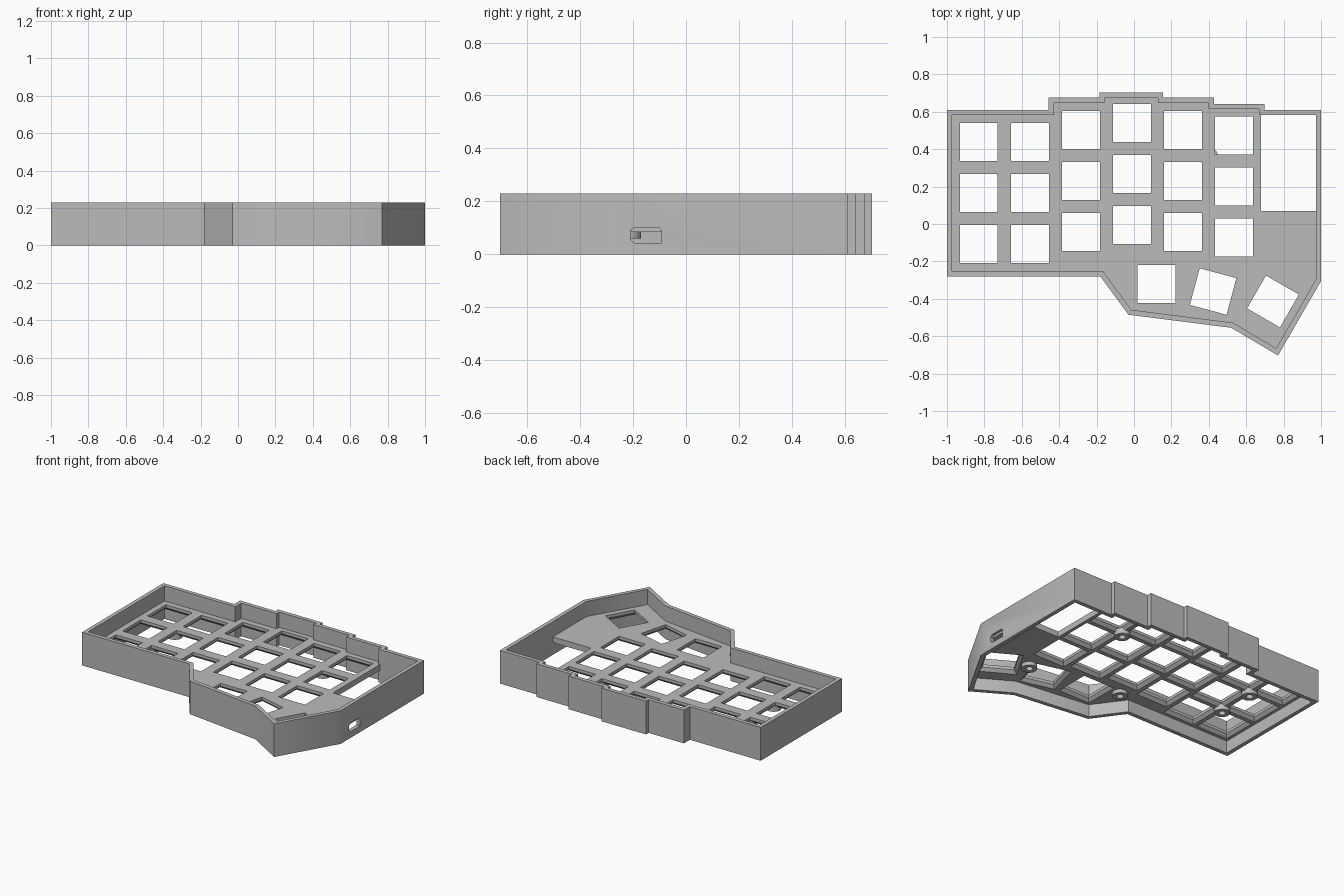
import bpy, bmesh, math
from mathutils import Vector, Matrix

if "Cube" in bpy.data.objects:
    bpy.data.objects.remove(bpy.data.objects["Cube"])

HEIGHT, WALL = 0.23, 0.028
PLATE_TOP, PLATE_BOTTOM = 0.125, 0.085
HOLE, PITCH, FLARE = 0.203, 0.273, 0.02

grey = bpy.data.materials.new("case grey")
grey.use_nodes = True
COLOUR = (0.5, 0.5, 0.5, 1)
grey.diffuse_color = COLOUR
grey.node_tree.nodes["Principled BSDF"].inputs["Base Color"].default_value = COLOUR

# Case outline, counter-clockwise from the front left corner
OUTLINE = [Vector(p) for p in (
    (-1, -.28), (-.18, -.28), (-.03, -.485), (.52, -.555), (.77, -.703), (1, -.305),
    (1, .61), (.697, .61), (.697, .642), (.427, .642), (.427, .675), (.155, .675),
    (.155, .703), (-.185, .703), (-.185, .675), (-.457, .675), (-.457, .61), (-1, .61))]


def inset(points, distance):
    """Mitred inward offset of a closed counter-clockwise outline."""
    result = []
    for i, p in enumerate(points):
        a = (p - points[i - 1]).normalized()
        b = (points[(i + 1) % len(points)] - p).normalized()
        na, nb = Vector((-a.y, a.x)), Vector((-b.y, b.x))
        result.append(p + (na + nb) * distance / (1 + na.dot(nb)))
    return result


def add_loft(bm, sections, closed=False):
    """Skin a list of (outline, z) sections; capped unless closed into a ring."""
    loops = [[bm.verts.new((p[0], p[1], z)) for p in pts] for pts, z in sections]
    pairs = list(zip(loops, loops[1:]))
    if closed:
        pairs.append((loops[-1], loops[0]))
    else:
        bm.faces.new(loops[0][::-1])
        bm.faces.new(loops[-1])
    for low, high in pairs:
        for i in range(len(low)):
            j = (i + 1) % len(low)
            bm.faces.new((low[i], low[j], high[j], high[i]))


def finish(bm, name):
    bmesh.ops.recalc_face_normals(bm, faces=bm.faces)
    mesh = bpy.data.meshes.new(name)
    bm.to_mesh(mesh)
    bm.free()
    mesh.materials.append(grey)
    obj = bpy.data.objects.new(name, mesh)
    bpy.context.collection.objects.link(obj)
    return obj


def select(obj):
    bpy.ops.object.select_all(action='DESELECT')
    obj.select_set(True)
    bpy.context.view_layer.objects.active = obj


def cut(obj, cutter):
    mod = obj.modifiers.new("cut", 'BOOLEAN')
    mod.operation, mod.solver, mod.object = 'DIFFERENCE', 'EXACT', cutter
    select(obj)
    bpy.ops.object.modifier_apply(modifier=mod.name)
    bpy.data.objects.remove(cutter)


def square(x, y, size, angle=0):
    rot = Matrix.Rotation(math.radians(angle), 2)
    h = size / 2
    return [Vector((x, y)) + rot @ Vector(c) for c in ((-h, -h), (h, -h), (h, h), (-h, h))]


def circle(x, y, radius, sides=24):
    return [(x + radius * math.cos(math.tau * i / sides),
             y + radius * math.sin(math.tau * i / sides)) for i in range(sides)]


# Outer wall
bm = bmesh.new()
inner = inset(OUTLINE, WALL)
add_loft(bm, [(OUTLINE, 0), (OUTLINE, HEIGHT), (inner, HEIGHT), (inner, 0)], closed=True)
wall = finish(bm, "outer_wall")

# Cable slot through the right wall
bm = bmesh.new()
profile = [(-.21, .058), (-.195, .043), (-.093, .043), (-.093, .092), (-.105, .102), (-.195, .102), (-.21, .09)]
ends = [[bm.verts.new((x, y, z)) for y, z in profile] for x in (.9, 1.1)]
bm.faces.new(ends[0])
bm.faces.new(ends[1])
for i in range(len(profile)):
    bm.faces.new((ends[0][i - 1], ends[0][i], ends[1][i], ends[1][i - 1]))
cut(wall, finish(bm, "slot_cutter"))

# Switch plate, reaching slightly into the wall
bm = bmesh.new()
edge = inset(OUTLINE, WALL * .6)
add_loft(bm, [(edge, PLATE_BOTTOM), (edge, PLATE_TOP)])
plate = finish(bm, "switch_plate")

# Switch openings: straight at the top, flared underneath
keys = [(-.83 + PITCH * col, top - PITCH * row, 0)
        for col, top in enumerate((.439, .439, .503, .54, .503, .473)) for row in range(3)]
keys += [(.121, -.32, 0), (.423, -.361, -15), (.743, -.414, -30)]
bm = bmesh.new()
EXTRA = 0.01
for x, y, angle in keys:
    wide = square(x, y, HOLE + 2 * FLARE, angle)
    narrow = square(x, y, HOLE, angle)
    add_loft(bm, [(wide, PLATE_BOTTOM - EXTRA), (wide, PLATE_BOTTOM),
                  (narrow, PLATE_BOTTOM + FLARE), (narrow, PLATE_TOP + EXTRA)])
# Large opening for the controller
bay = [(.68, .07), (1.1, .07), (1.1, .75), (.68, .75)]
add_loft(bm, [(bay, PLATE_BOTTOM - EXTRA), (bay, PLATE_TOP + EXTRA)])
cut(plate, finish(bm, "opening_cutter"))

# Screw posts under the plate
posts = []
for x, y in ((.4, .36), (.59, -.32), (-.07, -.22), (-.695, .032), (-.695, .3)):
    bm = bmesh.new()
    big, small = circle(x, y, .05), circle(x, y, .022)
    low, high = PLATE_BOTTOM - .025, PLATE_BOTTOM + .015
    add_loft(bm, [(big, low), (big, high), (small, high), (small, low)], closed=True)
    posts.append(finish(bm, "screw_post"))

for obj in [wall, plate] + posts:
    select(obj)
    bpy.ops.object.shade_smooth_by_angle(angle=math.radians(35))
